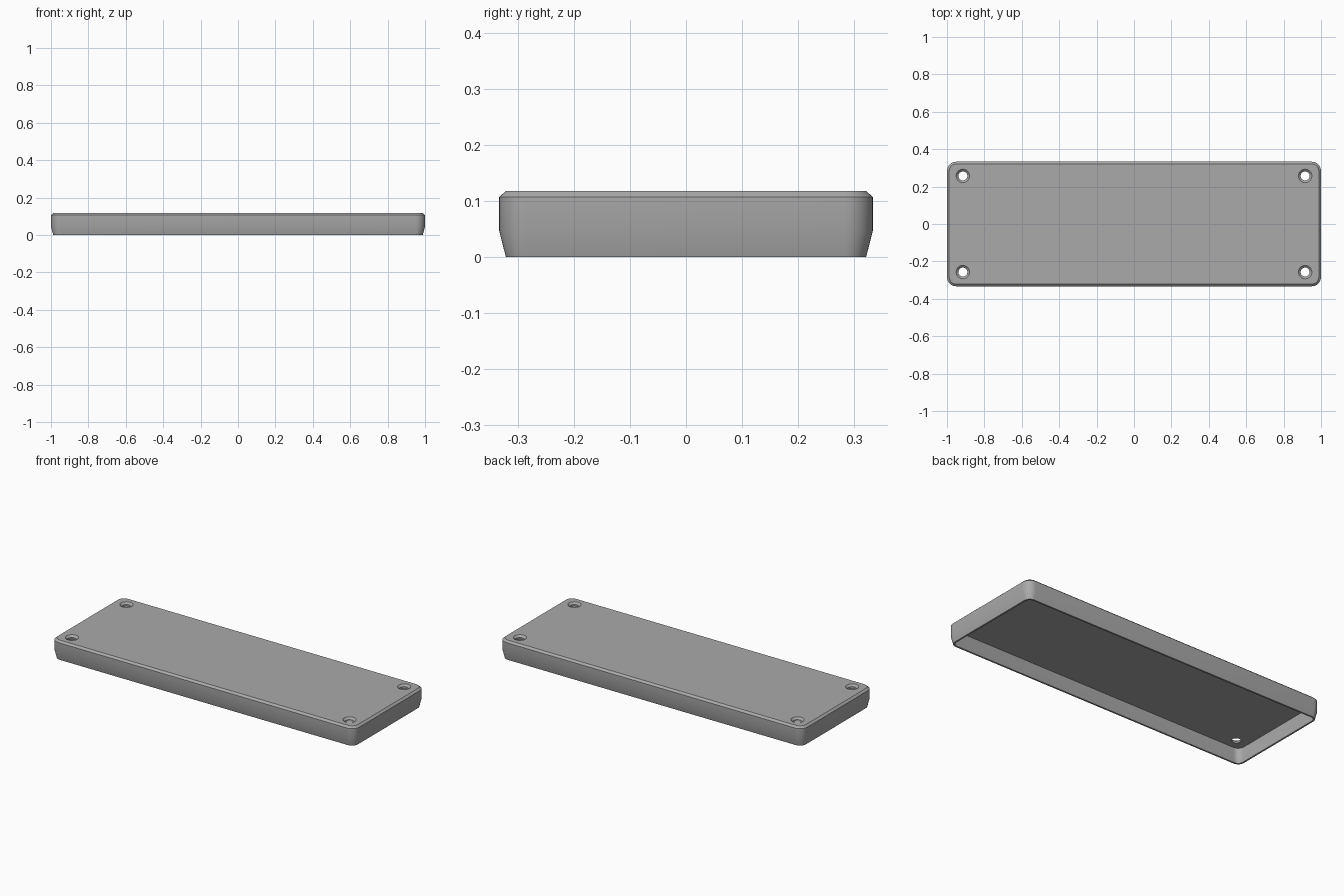
import bpy, bmesh, math

cube = bpy.data.objects.get("Cube")
if cube:
    bpy.data.objects.remove(cube)

HALF_X, HALF_Y, RADIUS, STEPS = 1.0, 0.333, 0.05, 10
HOLE_X, HOLE_Y = 0.915, 0.257
TOP, CEILING = 0.118, 0.097

grey = bpy.data.materials.new("grey plastic")
grey.use_nodes = True
colour = (0.4, 0.4, 0.4, 1)
grey.diffuse_color = colour
grey.node_tree.nodes["Principled BSDF"].inputs["Base Color"].default_value = colour


def rounded_ring(bm, inset, z):
    """Rounded rectangle of vertices, inset from the full outline."""
    ring = []
    r = max(RADIUS - inset, 0.01)
    cx, cy = HALF_X - inset - r, HALF_Y - inset - r
    for q, (sx, sy) in enumerate([(1, 1), (-1, 1), (-1, -1), (1, -1)]):
        for i in range(STEPS + 1):
            a = math.pi / 2 * (q + i / STEPS)
            ring.append(bm.verts.new((sx * cx + r * math.cos(a), sy * cy + r * math.sin(a), z)))
    return ring


def circle_ring(bm, r, z, count=32):
    return [bm.verts.new((r * math.cos(math.tau * i / count), r * math.sin(math.tau * i / count), z))
            for i in range(count)]


def loft(name, bm, rings):
    """Skin consecutive rings and cap both ends."""
    for a, b in zip(rings, rings[1:]):
        for i in range(len(a)):
            j = (i + 1) % len(a)
            bm.faces.new((a[i], a[j], b[j], b[i]))
    bm.faces.new(rings[0])
    bm.faces.new(rings[-1])
    bmesh.ops.recalc_face_normals(bm, faces=bm.faces)
    mesh = bpy.data.meshes.new(name)
    bm.to_mesh(mesh)
    bm.free()
    mesh.materials.append(grey)
    obj = bpy.data.objects.new(name, mesh)
    bpy.context.collection.objects.link(obj)
    return obj


# Thin-walled lid: outside from chamfered top to tapered rim, then up the inside
profile = [(0.012, TOP), (0, 0.107), (0, 0.047), (0.012, 0),
           (0.022, 0), (0.012, 0.047), (0.012, CEILING)]
bm = bmesh.new()
lid = loft("lid", bm, [rounded_ring(bm, inset, z) for inset, z in profile])

# Countersunk screw holes in the four corners
cutters = []
for sx in (-1, 1):
    for sy in (-1, 1):
        bm = bmesh.new()
        rings = [circle_ring(bm, r, z) for r, z in
                 [(0.024, CEILING - 0.02), (0.024, TOP - 0.011), (0.036, TOP), (0.036, TOP + 0.02)]]
        cutter = loft("hole_cutter", bm, rings)
        cutter.location = (sx * HOLE_X, sy * HOLE_Y, 0)
        cutter.hide_render = True
        cutters.append(cutter)
        cut = lid.modifiers.new("screw hole", "BOOLEAN")
        cut.object = cutter
        cut.operation = "DIFFERENCE"
        cut.solver = "EXACT"

# Apply the cuts and discard the cutters
bpy.context.view_layer.update()
graph = bpy.context.evaluated_depsgraph_get()
lid_mesh = bpy.data.meshes.new_from_object(lid.evaluated_get(graph))
lid.modifiers.clear()
lid.data = lid_mesh
for cutter in cutters:
    bpy.data.objects.remove(cutter)

# Smooth corners with crisp chamfers
bpy.ops.object.select_all(action="DESELECT")
lid.select_set(True)
bpy.context.view_layer.objects.active = lid
bpy.ops.object.shade_smooth_by_angle(angle=math.radians(30))
